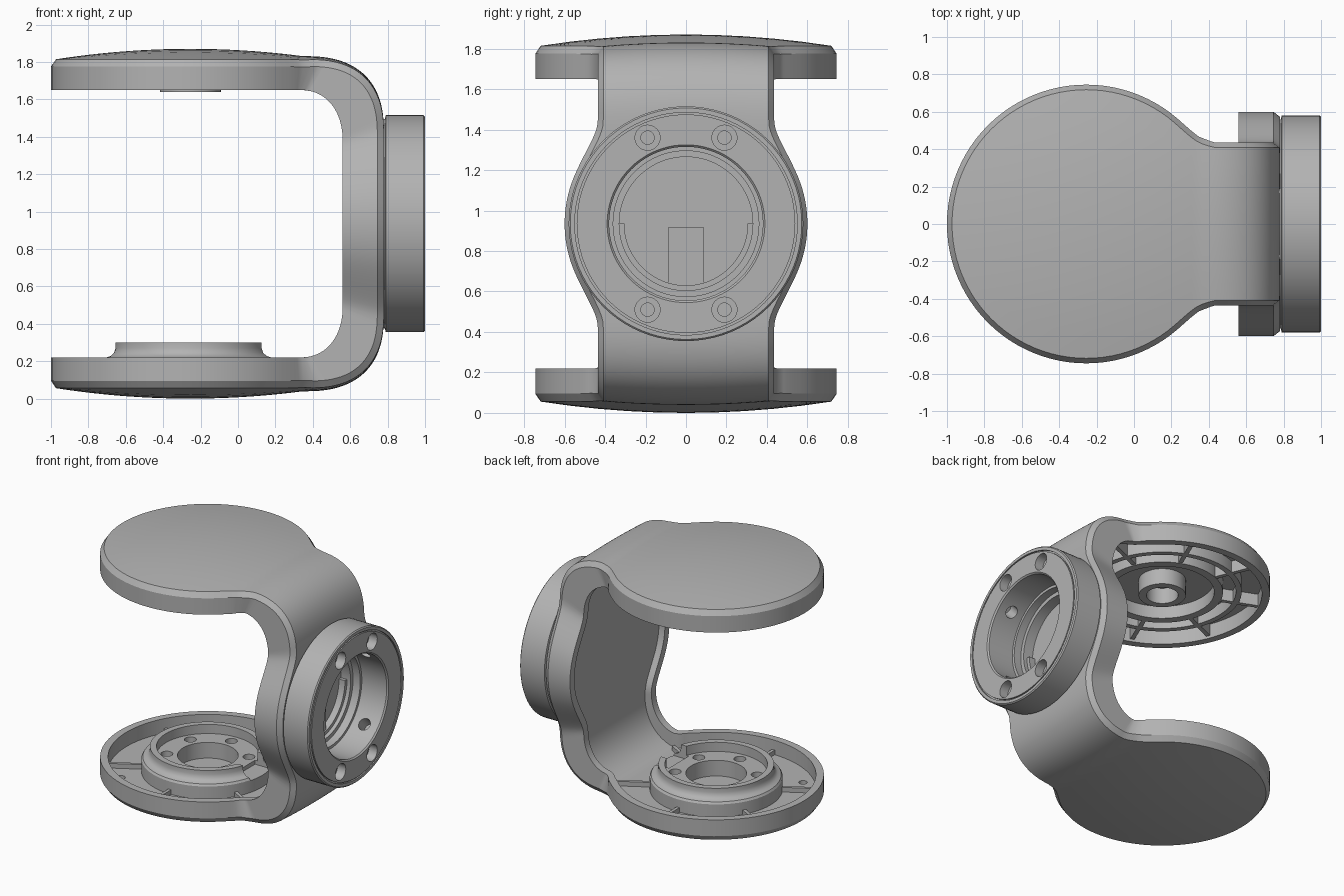
import bpy, bmesh, math
from mathutils import Matrix, Vector

if "Cube" in bpy.data.objects:
    bpy.data.objects.remove(bpy.data.objects["Cube"])

H = 1.87            # total height
MID = H / 2
DX, DR = -0.255, 0.745   # arm disc centre and radius
NECK = 0.435        # half width of the neck
BEND, BACK = 0.35, 1.01  # strip positions where the bend starts and ends
END = BACK + 1.42 - MID
TO_X = Matrix.Translation((0, 0, MID)) @ Matrix.Rotation(math.pi / 2, 4, 'Y')
AT_DISC = Matrix.Translation((DX, 0, 0))

grey = bpy.data.materials.new("plain_grey")
grey.use_nodes = True
grey.diffuse_color = (0.45, 0.45, 0.45, 1)
for node in grey.node_tree.nodes:
    if node.type == 'BSDF_PRINCIPLED':
        node.inputs["Base Color"].default_value = grey.diffuse_color
        node.inputs["Roughness"].default_value = 0.6


def finish(bm, name, matrix=Matrix()):
    bmesh.ops.remove_doubles(bm, verts=bm.verts, dist=0.0001)
    bmesh.ops.transform(bm, matrix=matrix, verts=bm.verts)
    bmesh.ops.recalc_face_normals(bm, faces=bm.faces)
    mesh = bpy.data.meshes.new(name)
    bm.to_mesh(mesh)
    bm.free()
    mesh.materials.append(grey)
    obj = bpy.data.objects.new(name, mesh)
    bpy.context.collection.objects.link(obj)
    return obj


def grid_faces(bm, loops, wrap):
    count = len(loops)
    for i in range(count if wrap else count - 1):
        a, b = loops[i], loops[(i + 1) % count]
        for j in range(len(a)):
            k = (j + 1) % len(a)
            bm.faces.new((a[j], a[k], b[k], b[j]))


def lathe(name, profile, matrix, steps=80):
    """Turn a closed (radius, height) profile into a ring."""
    bm = bmesh.new()
    loops = []
    for i in range(steps):
        t = math.tau * i / steps
        loops.append([bm.verts.new((r * math.cos(t), r * math.sin(t), h)) for r, h in profile])
    grid_faces(bm, loops, True)
    return finish(bm, name, matrix)


def tube(name, inner, outer, low, high, matrix):
    return lathe(name, [(outer, low), (outer, high), (inner, high), (inner, low)], matrix)


def cylinder(name, radius, low, high, matrix, steps=80):
    bm = bmesh.new()
    bmesh.ops.create_cone(bm, cap_ends=True, segments=steps, radius1=radius, radius2=radius,
                          depth=high - low, matrix=Matrix.Translation((0, 0, (low + high) / 2)))
    return finish(bm, name, matrix)


def box(name, lo, hi, matrix=Matrix()):
    lo, hi = Vector(lo), Vector(hi)
    bm = bmesh.new()
    bmesh.ops.create_cube(bm, size=1, matrix=Matrix.Translation((lo + hi) / 2)
                          @ Matrix.Diagonal((*(hi - lo), 1)))
    return finish(bm, name, matrix)


def cut(obj, cutters):
    for cutter in cutters:
        mod = obj.modifiers.new("cut", 'BOOLEAN')
        mod.operation, mod.solver, mod.object = 'DIFFERENCE', 'EXACT', cutter
        bpy.context.view_layer.objects.active = obj
        bpy.ops.object.modifier_apply(modifier=mod.name)
        bpy.data.objects.remove(cutter)


# Bracket strip: half width, and the folded outer and inner curves
def smooth_max(a, b, k=0.12):
    h = max(k - abs(a - b), 0) / k
    return max(a, b) + h * h * k / 4


def half_width(a):
    disc = math.sqrt(max(DR ** 2 - (a - DX) ** 2, 0))
    if a < DX:
        return disc
    hub = math.sqrt(max(0.6 ** 2 - (a - END) ** 2, 0))
    return smooth_max(smooth_max(disc, NECK), hub)


def bend(a, power):
    """Turned share of the bend, its direction, and the rounded corner."""
    share = min(max((a - BEND) / (BACK - BEND), 0), 1)
    s, c = math.sin(share * math.pi / 2), max(math.cos(share * math.pi / 2), 0)
    return share, Vector((s, 0, c)), s ** power, c ** power


def outer(a, y, sink=0):
    share, normal, s, c = bend(a, 0.8)
    sink += 0.06 * (y / 0.745) ** 2 * (1 - share)
    if a < BEND:
        point = Vector((a, y, H - 0.06 * ((a - DX) / DR) ** 2))
    else:
        point = Vector((BEND + 0.43 * s, y, 1.42 + 0.411 * c - max(a - BACK, 0)))
    return point - normal * sink


def inner(a, y, hollow=False):
    share, normal, s, c = bend(a, 0.9)
    if a < BEND:
        point = Vector((a if a < 0.3 else 0.3 + (a - 0.3) * 0.6, y, 1.65))
    else:
        run = max(a - BACK, 0) / (END - BACK)
        point = Vector((0.33 + 0.23 * s, y, 1.37 + 0.28 * c - run * (1.37 - MID)))
    return point + normal * (0.11 - 0.06 * share) * hollow


stations = [DX - DR * math.cos(math.pi * i / 48) for i in range(38)]
start = stations[-1]
stations += [start + (END - start) * i / 56 for i in range(1, 57)]
outline = [Vector((a, half_width(a))) for a in stations]
sections = []
CHAMFER, RIM, ACROSS = 0.027, 0.055, 10
for i, p in enumerate(outline):
    if i == 0:
        tangent = Vector((0, 1))
    elif i == len(outline) - 1:
        tangent = Vector((1, 0))
    else:
        tangent = (outline[i + 1] - outline[i - 1]).normalized()
    inward = Vector((tangent.y, -tangent.x))
    (a, w), (ra, rw) = p + inward * CHAMFER, p + inward * RIM
    w, rw = max(w, 0), max(rw, 0)
    ring = [inner(p.x, p.y), inner(ra, rw), inner(ra, rw, True),
            inner(ra, -rw, True), inner(ra, -rw), inner(p.x, -p.y), outer(p.x, -p.y, 0.035)]
    ring += [outer(a, w * (2 * k / ACROSS - 1)) for k in range(ACROSS + 1)]
    ring.append(outer(p.x, p.y, 0.035))
    sections.append(ring)
sections += [[Vector((v.x, v.y, H - v.z)) for v in ring] for ring in reversed(sections[:-1])]
bm = bmesh.new()
grid_faces(bm, [[bm.verts.new(v) for v in ring] for ring in sections], False)
bracket = finish(bm, "bracket")

# Opening in the back and small holes in the lower floor
cut(bracket, [cylinder("back_bore", 0.36, 0.72, 1.2, TO_X),
              cylinder("back_pocket", 0.33, 0.64, 1.2, TO_X)])
for degrees in (135, 225, 315):
    t = math.radians(degrees)
    spot = AT_DISC @ Matrix.Translation((0.61 * math.cos(t), 0.61 * math.sin(t), 0))
    cut(bracket, [cylinder("floor_hole", 0.03, 0.08, 0.2, spot, 20)])

# Details at the bottom of the back opening
box("pocket_bar", (0.63, -0.09, MID - 0.31), (0.68, 0.09, MID - 0.02))
ledge = tube("pocket_ledge", 0.305, 0.335, 0.63, 0.69, TO_X)
cut(ledge, [box("ledge_trim", (0.5, -0.5, MID), (0.9, 0.5, MID + 0.5))])

# Round mounting flange on the back
flange = lathe("mounting_flange", [
    (0.56, 0.77), (0.56, 0.785), (0.58, 0.79), (0.58, 0.992), (0.572, 1.0),
    (0.55, 1.0), (0.55, 0.988), (0.54, 0.988), (0.54, 1.0),
    (0.39, 1.0), (0.38, 0.99), (0.38, 0.77)], TO_X)
for y in (-0.19, 0.19):
    for z in (-0.425, 0.425):
        place = Matrix.Translation((0, y, z)) @ TO_X
        cut(flange, [cylinder("counterbore", 0.062, 0.93, 1.1, place, 32),
                     cylinder("screw_hole", 0.033, 0.82, 1.1, place, 24)])
for turn in (-math.pi / 4, math.pi / 4):
    across = Matrix.Translation((0.88, 0, MID)) @ Matrix.Rotation(turn, 4, 'X')
    cut(flange, [cylinder("bore_side_holes", 0.045, -0.48, 0.48, across, 24)])

# Bearing hub standing on the lower disc
hub = lathe("bearing_hub", [
    (0.46, 0.1), (0.46, 0.205), (0.45, 0.22), (0.425, 0.228), (0.408, 0.245), (0.4, 0.27),
    (0.4, 0.3), (0.355, 0.3), (0.355, 0.23), (0.21, 0.23), (0.21, 0.1)], AT_DISC)
for i in range(6):
    t = math.tau * (i + 0.5) / 6
    spot = AT_DISC @ Matrix.Translation((0.285 * math.cos(t), 0.285 * math.sin(t), 0))
    cut(hub, [cylinder("hub_hole", 0.042, 0.15, 0.4, spot, 24)])
cut(hub, [box("hub_notch", (0.06, -0.12, 0.2), (0.3, 0.12, 0.4))])


# Radial ribs in both hollows
def ribs(name, count, lo, hi):
    for i in range(count):
        turn = AT_DISC @ Matrix.Rotation(math.tau * (i + 0.5) / count, 4, 'Z')
        box(f"{name}_{i + 1}", lo, hi, turn)


ribs("lower_rib", 6, (0.45, -0.012, 0.1), (0.7, 0.012, 0.145))
ribs("upper_rib", 8, (0.37, -0.015, 1.67), (0.7, 0.015, 1.77))

# Rings and pivot boss under the upper disc
tube("pivot_boss", 0.11, 0.163, 1.64, 1.77, AT_DISC)
tube("upper_inner_ring", 0.36, 0.42, 1.665, 1.77, AT_DISC)
tube("upper_outer_ring", 0.51, 0.55, 1.67, 1.77, AT_DISC)

for obj in bpy.context.collection.objects:
    if obj.type == 'MESH' and obj.data.materials and obj.data.materials[0] == grey:
        bpy.ops.object.select_all(action='DESELECT')
        obj.select_set(True)
        bpy.context.view_layer.objects.active = obj
        bpy.ops.object.shade_smooth_by_angle(angle=math.radians(30))
